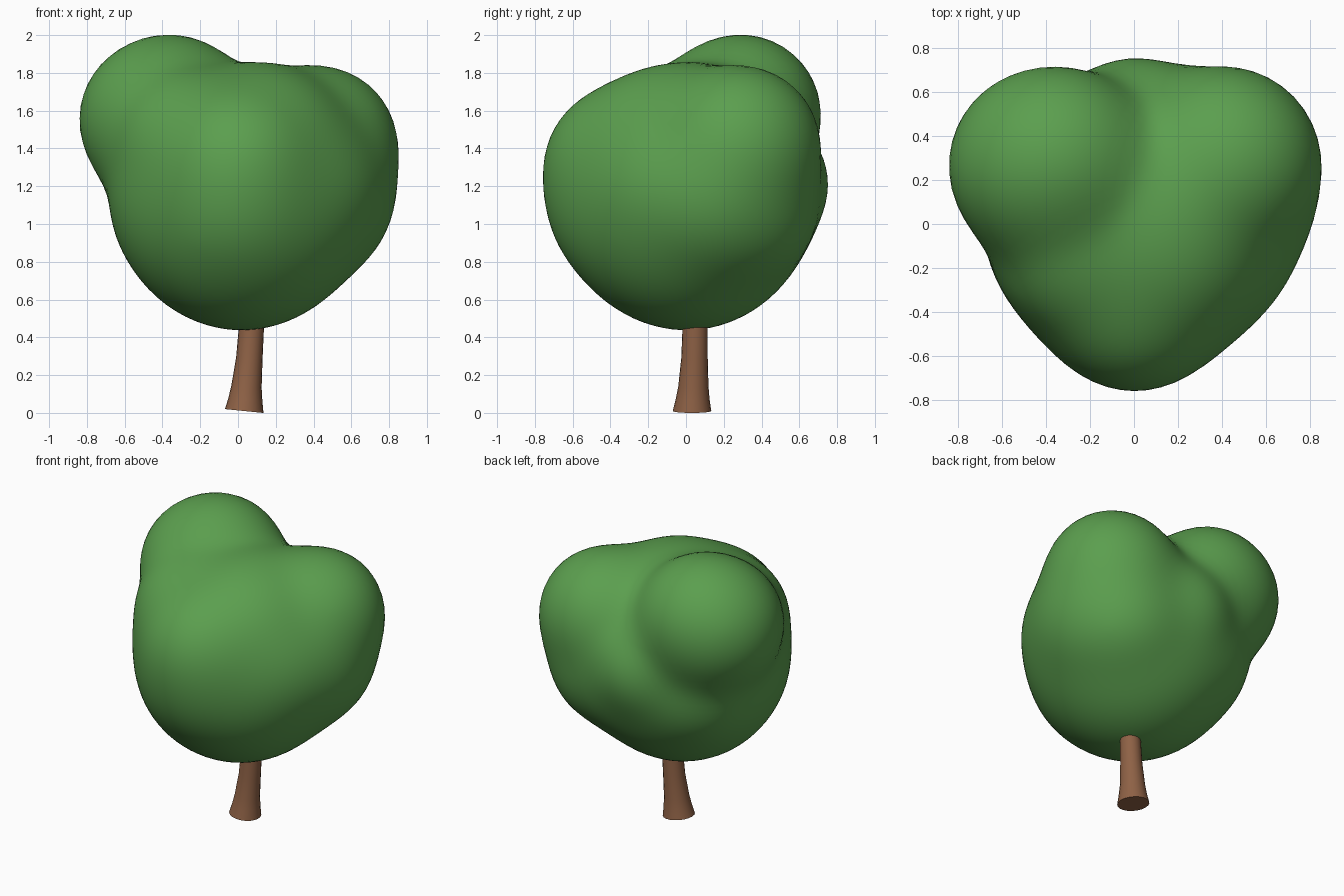
import bpy, bmesh, math
from mathutils import Vector

cube = bpy.data.objects.get("Cube")
if cube:
    bpy.data.objects.remove(cube, do_unlink=True)


def make_material(name, color):
    mat = bpy.data.materials.new(name)
    mat.use_nodes = True
    mat.diffuse_color = color
    mat.node_tree.nodes["Principled BSDF"].inputs["Base Color"].default_value = color
    return mat


def make_object(name, bm, mat, angle):
    bmesh.ops.recalc_face_normals(bm, faces=bm.faces[:])
    mesh = bpy.data.meshes.new(name)
    bm.to_mesh(mesh)
    bm.free()
    mesh.materials.append(mat)
    obj = bpy.data.objects.new(name, mesh)
    bpy.context.collection.objects.link(obj)
    bpy.ops.object.select_all(action='DESELECT')
    obj.select_set(True)
    bpy.context.view_layer.objects.active = obj
    bpy.ops.object.shade_smooth_by_angle(angle=math.radians(angle))
    return obj


leaf_green = make_material("leaf green", (0.105, 0.345, 0.077, 1))
bark_brown = make_material("bark brown", (0.27, 0.12, 0.06, 1))

# Foliage: rounded lobes melted together into one soft mass
LOBES = [
    (Vector((0.02, 0.0, 1.095)), 0.66),     # main body
    (Vector((-0.42, 0.26, 1.55)), 0.425),   # tall lobe
    (Vector((-0.32, 0.32, 1.61)), 0.36),    # top of the tall lobe
    (Vector((0.425, 0.29, 1.42)), 0.42),    # broad side lobe
    (Vector((0.415, 0.16, 1.15)), 0.40),    # lower side lobe
    (Vector((0.34, -0.08, 1.20)), 0.36),    # front side shoulder
    (Vector((0.0, -0.36, 1.32)), 0.38),     # front lobe
    (Vector((0.0, -0.34, 1.10)), 0.36),     # lower front lobe
    (Vector((-0.25, -0.12, 1.43)), 0.36),   # slope below the tall lobe
    (Vector((-0.30, -0.05, 1.15)), 0.31),   # lower shoulder
    (Vector((-0.28, 0.24, 1.08)), 0.34),    # back shoulder
    (Vector((0.12, 0.06, 1.43)), 0.38),     # crown
    (Vector((0.15, -0.12, 1.40)), 0.40),    # front of the crown
    (Vector((0.0, 0.45, 1.22)), 0.29),      # back lobe
    (Vector((0.35, 0.32, 1.08)), 0.355),    # lower back lobe
]
BLEND = 0.06
CORE = Vector((0, 0.05, 1.25))


def inside(point):
    return sum(math.exp((r - (point - c).length) / BLEND) for c, r in LOBES) > 1


def surface_point(direction):
    near, far = 0.0, 1.4
    for _ in range(16):
        mid = (near + far) / 2
        if inside(CORE + direction * mid):
            near = mid
        else:
            far = mid
    return CORE + direction * near


bm = bmesh.new()
bmesh.ops.create_icosphere(bm, subdivisions=5, radius=1)
for v in bm.verts:
    v.co = surface_point(v.co.normalized())
for _ in range(3):
    bmesh.ops.smooth_vert(bm, verts=bm.verts[:], factor=0.5,
                          use_axis_x=True, use_axis_y=True, use_axis_z=True)
make_object("foliage", bm, leaf_green, 180)

# Trunk: leaning, flared tube with a slightly tilted foot
SIDES = 20
RINGS = [  # centre x, centre y, height, radius, tilt
    (0.033, 0.032, 0.010, 0.102, -0.10),
    (0.039, 0.035, 0.070, 0.090, -0.09),
    (0.045, 0.039, 0.140, 0.080, -0.08),
    (0.060, 0.045, 0.290, 0.070, -0.04),
    (0.070, 0.048, 0.440, 0.067, 0.0),
    (0.080, 0.050, 0.700, 0.062, 0.0),
]
bm = bmesh.new()
rings = []
for cx, cy, z, r, tilt in RINGS:
    ring = []
    for i in range(SIDES):
        a = math.tau * i / SIDES
        dx, dy = r * math.cos(a), r * math.sin(a)
        ring.append(bm.verts.new((cx + dx, cy + dy, z + tilt * dx)))
    rings.append(ring)
for lower, upper in zip(rings, rings[1:]):
    for i in range(SIDES):
        j = (i + 1) % SIDES
        bm.faces.new((lower[i], lower[j], upper[j], upper[i]))
bm.faces.new(rings[0][::-1])
bm.faces.new(rings[-1])
make_object("trunk", bm, bark_brown, 40)
